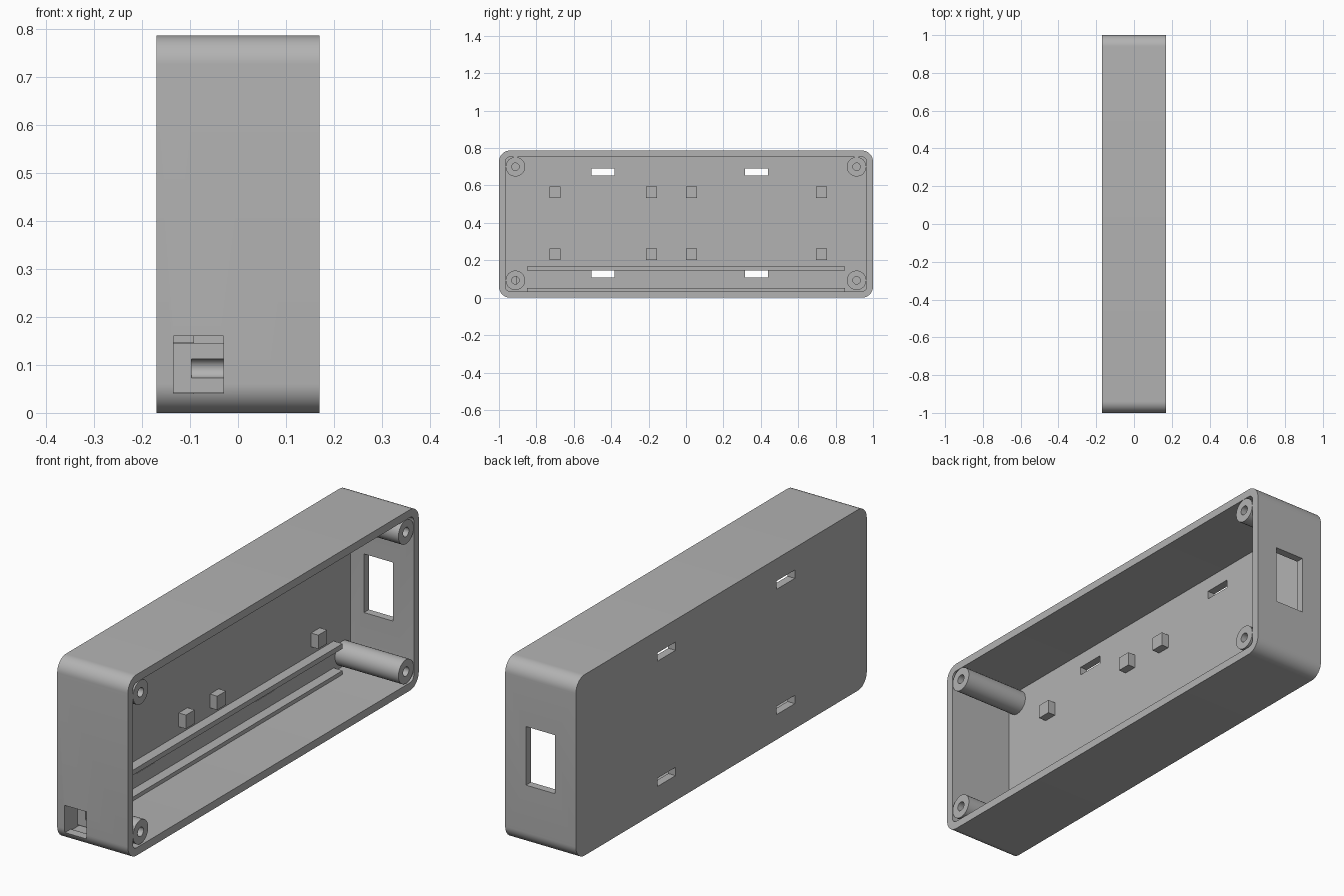
import bpy
import bmesh
from math import cos, sin, pi, radians

if "Cube" in bpy.data.objects:
    bpy.data.objects.remove(bpy.data.objects["Cube"])

grey = bpy.data.materials.new("plain_grey")
grey.use_nodes = True
COLOUR = (0.45, 0.45, 0.45, 1)
grey.diffuse_color = COLOUR
grey.node_tree.nodes["Principled BSDF"].inputs["Base Color"].default_value = COLOUR

X0, X1 = -0.17, 0.17        # closed back and open rim
FLOOR = -0.135              # inside face of the back plate
HEIGHT, WALL = 0.787, 0.034


def prism(name, outline, xa, xb):
    """Extrude a (y, z) outline from xa to xb."""
    bm = bmesh.new()
    base = bm.faces.new([bm.verts.new((xa, y, z)) for y, z in outline])
    new = bmesh.ops.extrude_face_region(bm, geom=[base])["geom"]
    moved = [v for v in new if isinstance(v, bmesh.types.BMVert)]
    bmesh.ops.translate(bm, verts=moved, vec=(xb - xa, 0, 0))
    bmesh.ops.recalc_face_normals(bm, faces=bm.faces)
    mesh = bpy.data.meshes.new(name)
    bm.to_mesh(mesh)
    bm.free()
    mesh.materials.append(grey)
    obj = bpy.data.objects.new(name, mesh)
    bpy.context.collection.objects.link(obj)
    return obj


def circle(y, z, r, n=48):
    return [(y + r * cos(2 * pi * i / n), z + r * sin(2 * pi * i / n)) for i in range(n)]


def rounded(ya, yb, za, zb, r, n=12):
    corners = [(yb - r, zb - r), (ya + r, zb - r), (ya + r, za + r), (yb - r, za + r)]
    return [(cy + r * cos(pi / 2 * (q + i / n)), cz + r * sin(pi / 2 * (q + i / n)))
            for q, (cy, cz) in enumerate(corners) for i in range(n + 1)]


def box(name, xa, xb, ya, yb, za, zb):
    return prism(name, [(ya, za), (yb, za), (yb, zb), (ya, zb)], xa, xb)


def cut(obj, cutters):
    """Subtract every cutter, apply, then drop the cutters."""
    for c in cutters:
        c.hide_render = True
        m = obj.modifiers.new("cut", "BOOLEAN")
        m.operation, m.solver, m.object = "DIFFERENCE", "EXACT", c
    bpy.context.view_layer.update()
    shape = obj.evaluated_get(bpy.context.evaluated_depsgraph_get())
    mesh = bpy.data.meshes.new_from_object(shape)
    obj.modifiers.clear()
    obj.data = mesh
    for c in cutters:
        bpy.data.objects.remove(c)


def smooth(obj):
    bpy.ops.object.select_all(action="DESELECT")
    obj.select_set(True)
    bpy.context.view_layer.objects.active = obj
    bpy.ops.object.shade_smooth_by_angle(angle=radians(30))


def port_cutter():
    return box("port_cutter", FLOOR, -0.03, -1.1, -0.91, 0.04, 0.16)


# Open case with end window, port and strap slots
case = prism("case", rounded(-1, 1, 0, HEIGHT, 0.06), X0, X1)
cutters = [
    prism("cavity", rounded(WALL - 1, 1 - WALL, WALL, HEIGHT - WALL, 0.026), FLOOR, X1 + 0.1),
    box("window_cutter", -0.07, 0.07, 0.93, 1.1, 0.265, 0.52),
    port_cutter(),
]
for y in (-0.443, 0.377):
    for z in (0.127, 0.672):
        cutters.append(box("slot", X0 - 0.1, FLOOR + 0.02, y - 0.062, y + 0.062, z - 0.018, z + 0.018))
cut(case, cutters)
smooth(case)

# Screw posts in the corners
for y, side in ((-0.912, "front"), (0.912, "back")):
    for z, level in ((0.093, "lower"), (0.7, "upper")):
        post = prism(f"{side}_{level}_post", circle(y, z, 0.052), FLOOR, X1)
        tools = [prism("screw_hole", circle(y, z, 0.02), -0.097, X1 + 0.1)]
        if (side, level) == ("front", "lower"):
            tools.append(port_cutter())
        cut(post, tools)
        smooth(post)

# Long guide rails
box("lower_rail", FLOOR, -0.092, -0.85, 0.85, WALL, 0.051)
box("upper_rail", FLOOR, -0.092, -0.85, 0.85, 0.146, 0.168)

# Square standoff pegs
for y in (-0.7, -0.185, 0.03, 0.725):
    for z in (0.232, 0.564):
        box("peg", FLOOR, -0.1, y - 0.03, y + 0.03, z - 0.03, z + 0.03)
